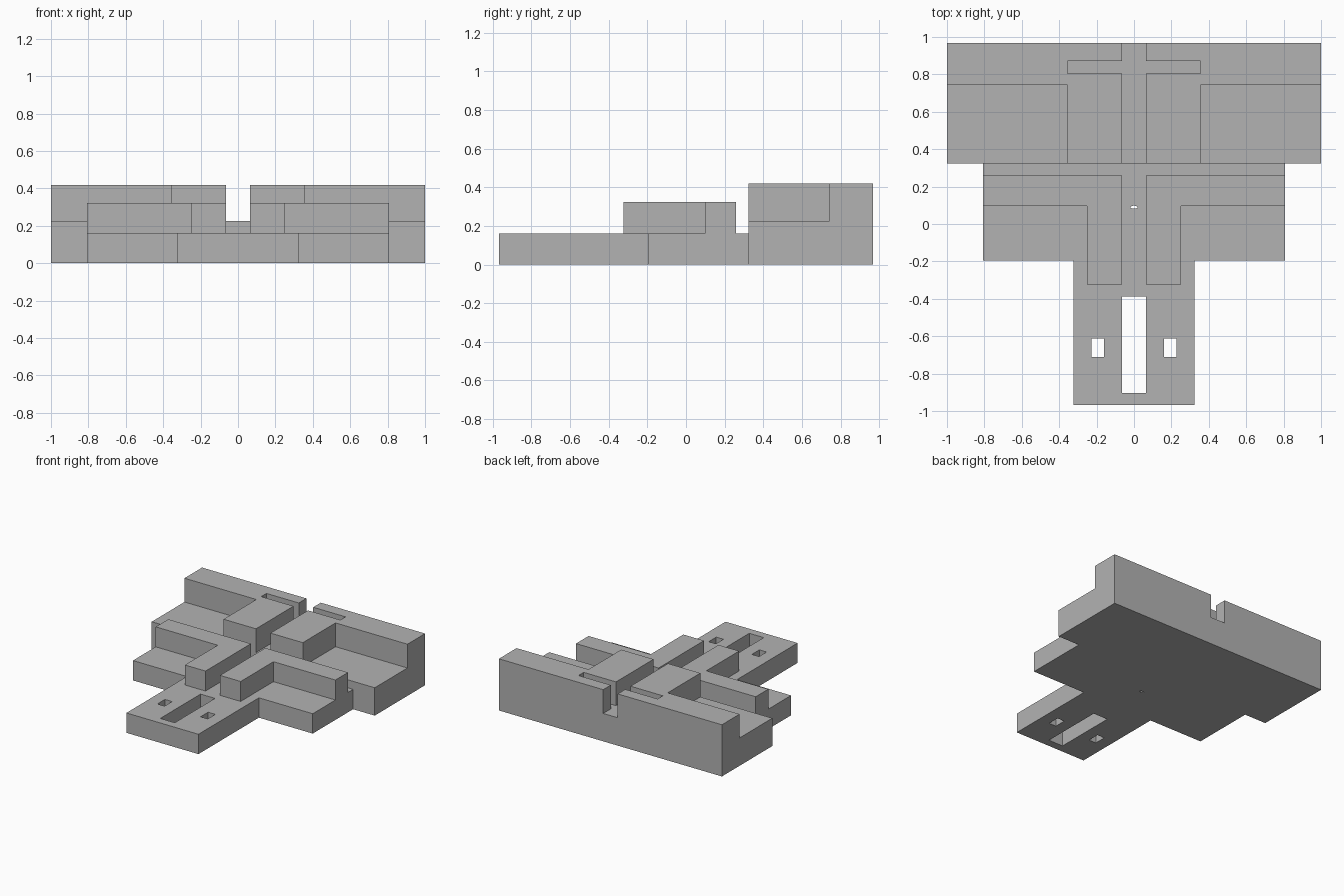
import bpy
import bmesh
import math

cube = bpy.data.objects.get("Cube")
if cube:
    bpy.data.objects.remove(cube, do_unlink=True)

grey = bpy.data.materials.new("plain grey")
grey.use_nodes = True
colour = (0.45, 0.45, 0.45, 1)
grey.diffuse_color = colour
grey.node_tree.nodes["Principled BSDF"].inputs["Base Color"].default_value = colour

# Shared levels and widths
GROOVE = 0.065
BACK = 0.968
STEP = 0.323
LOW, SHELF, RAIL, TOP = 0.161, 0.226, 0.323, 0.419


def prism(name, outline, z0, z1):
    """Extrude a flat outline from z0 up to z1."""
    bm = bmesh.new()
    face = bm.faces.new([bm.verts.new((x, y, z0)) for x, y in outline])
    new = bmesh.ops.extrude_face_region(bm, geom=[face])["geom"]
    verts = [v for v in new if isinstance(v, bmesh.types.BMVert)]
    bmesh.ops.translate(bm, vec=(0, 0, z1 - z0), verts=verts)
    bmesh.ops.recalc_face_normals(bm, faces=bm.faces)
    mesh = bpy.data.meshes.new(name)
    bm.to_mesh(mesh)
    bm.free()
    mesh.materials.append(grey)
    obj = bpy.data.objects.new(name, mesh)
    bpy.context.collection.objects.link(obj)
    return obj


def rect(x0, x1, y0, y1):
    return [(x0, y0), (x1, y0), (x1, y1), (x0, y1)]


def mirrored(half):
    return half + [(-x, y) for x, y in reversed(half)]


def cut(target, outline):
    """Cut a hole right through the low slab."""
    cutter = prism("cutter", outline, -0.1, LOW + 0.1)
    cutter.hide_render = True
    mod = target.modifiers.new("hole", "BOOLEAN")
    mod.operation = "DIFFERENCE"
    mod.solver = "EXACT"
    mod.object = cutter
    bpy.context.view_layer.objects.active = target
    bpy.ops.object.modifier_apply(modifier=mod.name)
    bpy.data.objects.remove(cutter, do_unlink=True)


# Low slab: front tongue and wide middle
slab = prism("low_slab", mirrored([
    (STEP, -BACK), (STEP, -0.194), (0.806, -0.194), (0.806, STEP)]), 0, LOW)

# Tongue slots and small oval pin hole
cut(slab, rect(-GROOVE, GROOVE, -0.903, -0.387))
for side in (-1, 1):
    cut(slab, rect(*sorted((side * 0.161, side * SHELF)), -0.71, -0.613))
angles = [i * math.tau / 16 for i in range(16)]
cut(slab, [(0.019 * math.cos(a), 0.09 + 0.008 * math.sin(a)) for a in angles])

# Raised rear base
prism("rear_base", rect(-1, 1, STEP, BACK), 0, SHELF)

# L-shaped rails on the middle
rail = prism("middle_rails", [
    (GROOVE, -STEP), (0.25, -STEP), (0.25, 0.097),
    (0.806, 0.097), (0.806, 0.258), (GROOVE, 0.258)], LOW, RAIL)

# Rear wall with central blocks and slots opening onto the groove
wall = prism("rear_wall", [
    (GROOVE, STEP), (0.355, STEP), (0.355, 0.742), (1, 0.742), (1, BACK),
    (GROOVE, BACK), (GROOVE, 0.871), (0.355, 0.871), (0.355, 0.804),
    (GROOVE, 0.804)], SHELF, TOP)

for part in (rail, wall):
    part.modifiers.new("mirror", "MIRROR")
